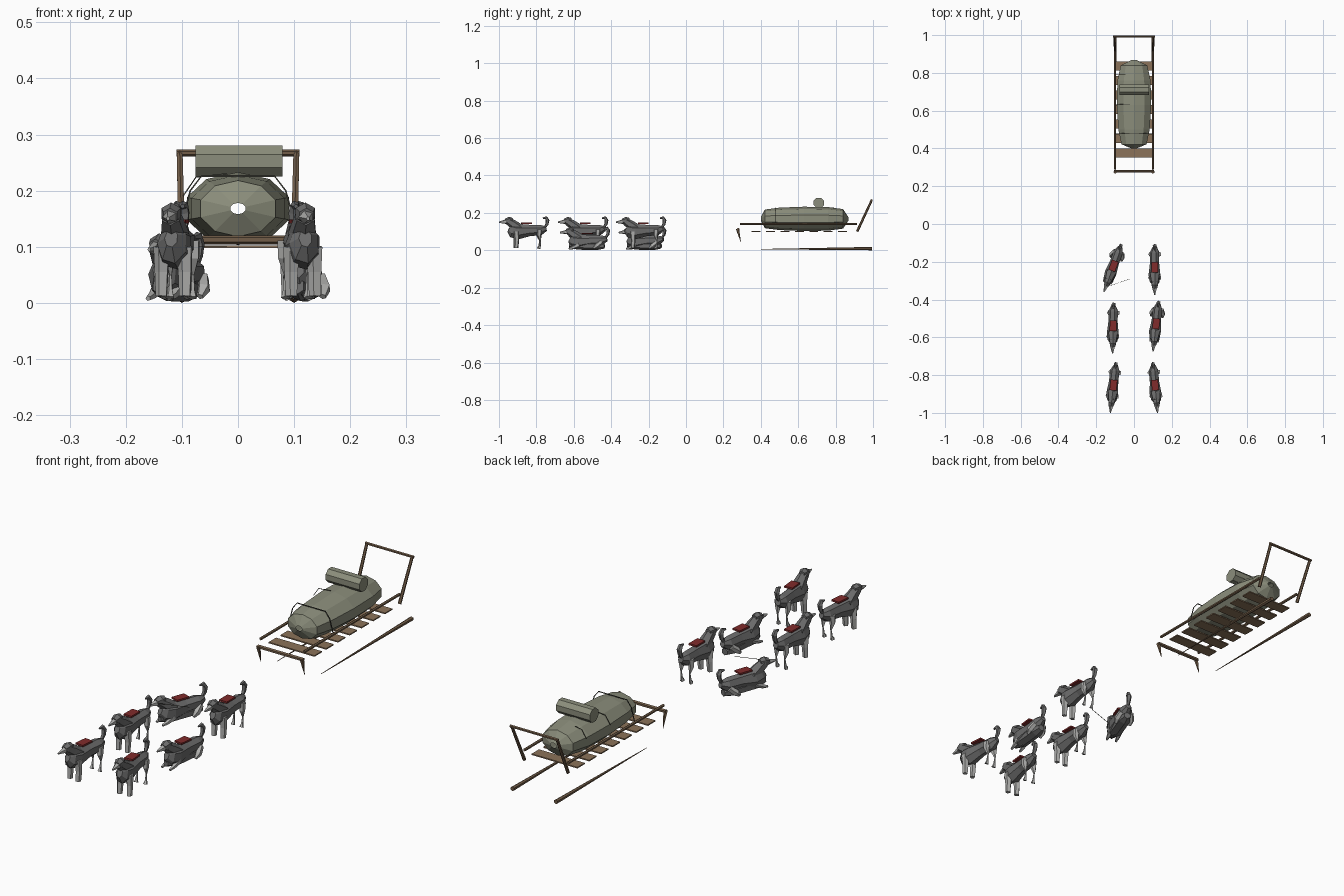
import bpy, bmesh, math
from mathutils import Vector, Matrix

if "Cube" in bpy.data.objects:
    bpy.data.objects.remove(bpy.data.objects["Cube"])

def material(name, c):
    m = bpy.data.materials.new(name)
    m.diffuse_color = (*c, 1)
    m.use_nodes = True
    m.node_tree.nodes["Principled BSDF"].inputs["Base Color"].default_value = m.diffuse_color
    return m

FUR = material("dark_fur", (0.15, 0.15, 0.15))
PALE = material("pale_fur", (0.42, 0.42, 0.41))
RED = material("harness_red", (0.22, 0.025, 0.025))
WOOD = material("wood", (0.17, 0.11, 0.065))
SLAT = material("slat_wood", (0.26, 0.17, 0.1))
CANVAS = material("canvas", (0.26, 0.27, 0.20))
ROPE = material("rope", (0.05, 0.05, 0.04))

def finish(name, bm, mat, M):
    bmesh.ops.recalc_face_normals(bm, faces=bm.faces)
    me = bpy.data.meshes.new(name)
    bm.to_mesh(me)
    bm.free()
    me.transform(M)
    me.materials.append(mat)
    ob = bpy.data.objects.new(name, me)
    bpy.context.collection.objects.link(ob)
    return ob

def sweep(name, pts, radii, n, mat, M=Matrix(), caps=True):
    """Loft n-sided rings along pts; a radius may be a number or (side, up)."""
    bm = bmesh.new()
    pts = [Vector(p) for p in pts]
    main = (pts[-1] - pts[0]).normalized()
    ref = Vector((0, 1, 0)) if abs(main.x) > 0.8 else Vector((1, 0, 0))
    rings = []
    for i, p in enumerate(pts):
        t = (pts[min(i + 1, len(pts) - 1)] - pts[max(i - 1, 0)]).normalized()
        a = (ref - t * ref.dot(t)).normalized()
        b = t.cross(a)
        r = radii[i]
        rx, rz = r if isinstance(r, tuple) else (r, r)
        rings.append([bm.verts.new(p + a * rx * math.cos(k) + b * rz * math.sin(k))
                      for k in ((j + 0.5) * 2 * math.pi / n for j in range(n))])
    for r0, r1 in zip(rings, rings[1:]):
        for j in range(n):
            k = (j + 1) % n
            bm.faces.new((r0[j], r0[k], r1[k], r1[j]))
    if caps:
        bm.faces.new(rings[0])
        bm.faces.new(rings[-1])
    return finish(name, bm, mat, M)

def box(name, loc, size, mat, M=Matrix()):
    bm = bmesh.new()
    bmesh.ops.create_cube(bm, size=1)
    bmesh.ops.scale(bm, vec=size, verts=bm.verts)
    bmesh.ops.translate(bm, vec=loc, verts=bm.verts)
    return finish(name, bm, mat, M)

def dog(tag, nose, tail, lying):
    d = Vector(nose) - Vector(tail)
    mid = (Vector(nose) + Vector(tail)) / 2
    M = (Matrix.Translation((mid.x, mid.y, -0.055 if lying else 0))
         @ Matrix.Rotation(math.atan2(d.x, -d.y), 4, 'Z'))
    # torso, neck and head
    sweep(tag + "_body", [(0, .118, .116), (0, .09, .108), (0, .03, .106), (0, -.03, .1), (0, -.065, .106), (0, -.082, .115)],
          [(.012, .013), (.026, .028), (.026, .031), (.033, .042), (.027, .038), (.012, .018)], 7, FUR, M)
    sweep(tag + "_neck", [(0, -.025, .113), (0, -.062, .14), (0, -.085, .155)],
          [(.029, .028), (.022, .024), (.018, .02)], 6, FUR, M)
    sweep(tag + "_head", [(0, -.062, .16), (0, -.08, .159), (0, -.1, .155)],
          [(.013, .013), (.02, .02), (.014, .014)], 6, FUR, M)
    sweep(tag + "_muzzle", [(0, -.097, .153), (0, -.135, .15)], [(.014, .013), (.003, .004)], 5, PALE, M)
    # curled tail
    sweep(tag + "_tail", [(0, .108, .118), (0, .122, .14), (0, .125, .16), (0, .117, .174), (0, .1, .172)],
          [.006, .009, .011, .009, .004], 5, FUR, M)
    # red back pad
    box(tag + "_harness", (0, .012, .145), (.036, .056, .007), RED, M)
    if lying:  # belly resting on the ground
        sweep(tag + "_belly", [(0, .105, .078), (0, .07, .078), (0, -.04, .08), (0, -.085, .085)],
              [(.015, .014), (.026, .021), (.028, .022), (.012, .014)], 6, FUR, M)
    for s, side in ((-1, "left"), (1, "right")):
        if lying:  # legs folded against the body
            sweep(f"{tag}_front_leg_{side}", [(s * .018, -.03, .085), (s * .02, -.065, .068), (s * .02, -.085, .063)],
                  [.014, .008, .005], 5, PALE, M)
            sweep(f"{tag}_hind_leg_{side}", [(s * .02, .09, .1), (s * .03, .066, .08), (s * .03, .05, .066)],
                  [.012, .013, .006], 5, PALE, M)
        else:
            sweep(f"{tag}_front_leg_{side}", [(s * .02, -.045, .1), (s * .021, -.042, .055), (s * .021, -.045, .012)],
                  [.016, .013, .011], 5, PALE, M)
            sweep(f"{tag}_thigh_{side}", [(s * .02, .08, .11), (s * .022, .078, .08), (s * .02, .086, .05)],
                  [.015, .012, .003], 5, PALE, M)
            sweep(f"{tag}_hind_foot_{side}", [(s * .02, .086, .052), (s * .02, .082, .022), (s * .02, .077, .009)],
                  [.0025, .005, .009], 5, PALE, M)

# three pairs of dogs
dogs = [((-.125, -1), (-.095, -.73), 0), ((.125, -1), (.1, -.73), 0),
        ((-.113, -.68), (-.108, -.42), 0), ((.102, -.665), (.13, -.415), 1),
        ((-.155, -.35), (-.07, -.115), 1), ((.11, -.37), (.11, -.11), 0)]
for i, (nose, tail, lying) in enumerate(dogs):
    dog(f"dog_{i + 1}", nose, tail, lying)
sweep("loose_trace", [(-.15, -.335, .1), (-.02, -.29, .1)], [.001, .001], 4, ROPE)

# cargo bundle, open at both tips, and bedroll
Z = .168
sweep("cargo_bundle", [(0, y, Z) for y in (.40, .422, .50, .63, .76, .84, .868)],
      [(.014, .01), (.07, .05), (.087, .06), (.096, .065), (.092, .063), (.074, .052), (.014, .01)],
      10, CANVAS, caps=False)
sweep("bedroll", [(-.076, .71, .253), (.079, .71, .253)], [.03, .03], 8, CANVAS)

# lashings over the bundle
sweep("front_strap", [(-.1, .48, .145), (-.085, .48, .2), (-.065, .48, .226), (.065, .48, .226), (.085, .48, .2), (.1, .48, .145)],
      [.002] * 6, 4, ROPE)
for i, (y, x) in enumerate(((.635, -.02), (.79, -.045))):
    sweep(f"lashing_{i + 1}", [(-.098, y, .19), (-.075, y, .224), (x, y, .23)], [.0015] * 3, 4, ROPE)

# sled bed
for i in range(7):
    box(f"slat_{i + 1}", (0, .375 + i * .077, .1), (.21, .048, .005), SLAT)
for s, side in ((-1, "left"), (1, "right")):
    sweep(f"rail_{side}", [(s * .1, .29, .14), (s * .1, .915, .14)], [.006, .006], 6, WOOD)
    sweep(f"runner_{side}", [(s * .1, .40, .006), (s * .1, .995, .009)], [.001, .009], 6, WOOD)
    sweep(f"handle_post_{side}", [(s * .1, .915, .1), (s * .104, .993, .268)], [.007, .006], 6, WOOD)
    sweep(f"bow_prong_{side}", [(s * .1, .275, .115), (s * .1, .293, .045)], [.009, .001], 5, WOOD)
sweep("handlebar", [(-.11, .993, .267), (.11, .993, .267)], [.006, .006], 6, WOOD)
sweep("front_bow", [(-.104, .28, .112), (.104, .28, .112)], [.008, .008], 6, WOOD)
